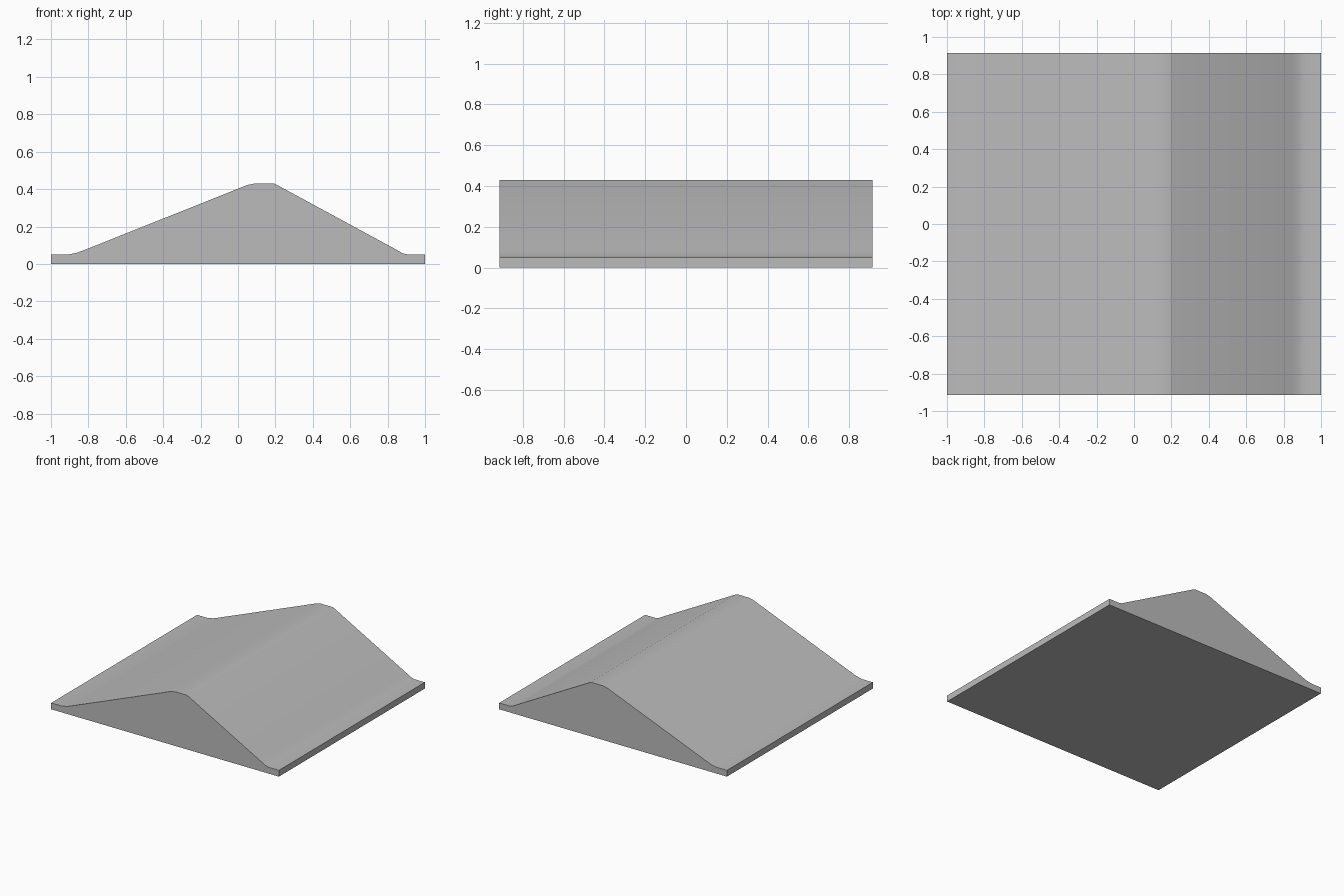
import bpy
import bmesh
import math

cube = bpy.data.objects.get("Cube")
if cube:
    bpy.data.objects.remove(cube, do_unlink=True)

HALF_DEPTH = 0.915

# Grey material
grey = bpy.data.materials.new("plain_grey")
grey.use_nodes = True
colour = (0.5, 0.5, 0.5, 1)
grey.diffuse_color = colour
grey.node_tree.nodes["Principled BSDF"].inputs["Base Color"].default_value = colour

# Cross-section (x, z): thin lips, a gentle slope, a rounded crest, a steep slope
profile = [
    (-1, 0), (1, 0), (1, 0.05),
    (0.91, 0.05), (0.88, 0.057), (0.84, 0.08),
    (0.20, 0.427), (0.19, 0.43), (0.09, 0.43), (0.05, 0.422),
    (-0.82, 0.075), (-0.86, 0.06), (-0.91, 0.05), (-1, 0.05),
]

# Ramp: the cross-section extruded from front to back
bm = bmesh.new()
front = bm.faces.new([bm.verts.new((x, -HALF_DEPTH, z)) for x, z in profile])
extruded = bmesh.ops.extrude_face_region(bm, geom=[front], use_keep_orig=True)
back = [v for v in extruded["geom"] if isinstance(v, bmesh.types.BMVert)]
bmesh.ops.translate(bm, verts=back, vec=(0, 2 * HALF_DEPTH, 0))
bmesh.ops.recalc_face_normals(bm, faces=bm.faces)
mesh = bpy.data.meshes.new("ridge_ramp")
bm.to_mesh(mesh)
bm.free()
mesh.materials.append(grey)

ramp = bpy.data.objects.new("ridge_ramp", mesh)
bpy.context.collection.objects.link(ramp)
bpy.context.view_layer.objects.active = ramp
ramp.select_set(True)
bpy.ops.object.shade_smooth_by_angle(angle=math.radians(40))
